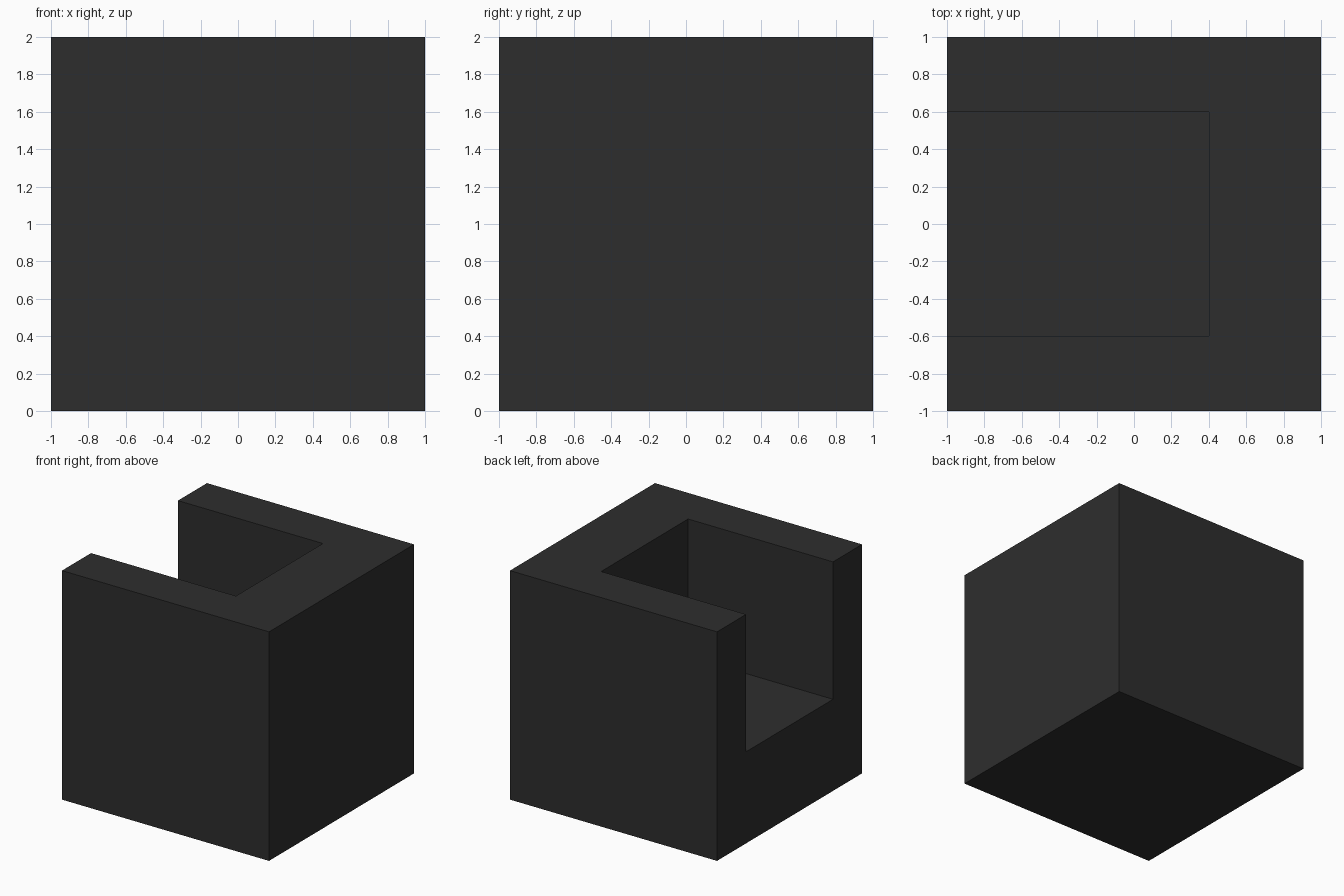
import bpy

if "Cube" in bpy.data.objects:
    bpy.data.objects.remove(bpy.data.objects["Cube"])


def box(name, lo, hi):
    """Axis-aligned box between two corners."""
    centre = [(a + b) / 2 for a, b in zip(lo, hi)]
    bpy.ops.mesh.primitive_cube_add(size=1, location=centre)
    obj = bpy.context.object
    obj.name = name
    obj.scale = [b - a for a, b in zip(lo, hi)]
    bpy.ops.object.transform_apply(location=True, rotation=False, scale=True)
    return obj


charcoal = bpy.data.materials.new("charcoal")
charcoal.diffuse_color = (0.027, 0.027, 0.027, 1)
charcoal.use_nodes = True
charcoal.node_tree.nodes["Principled BSDF"].inputs["Base Color"].default_value = charcoal.diffuse_color

# Solid block
block = box("notched_block", (-1, -1, 0), (1, 1, 2))
block.data.materials.append(charcoal)

# Pocket open at the top and the left side
cutter = box("pocket_cutter", (-1.5, -0.6, 0.8), (0.4, 0.6, 2.5))
cutter.hide_render = True

cut = block.modifiers.new("pocket", 'BOOLEAN')
cut.operation = 'DIFFERENCE'
cut.solver = 'EXACT'
cut.object = cutter
bpy.context.view_layer.objects.active = block
bpy.ops.object.modifier_apply(modifier=cut.name)
bpy.data.objects.remove(cutter)
